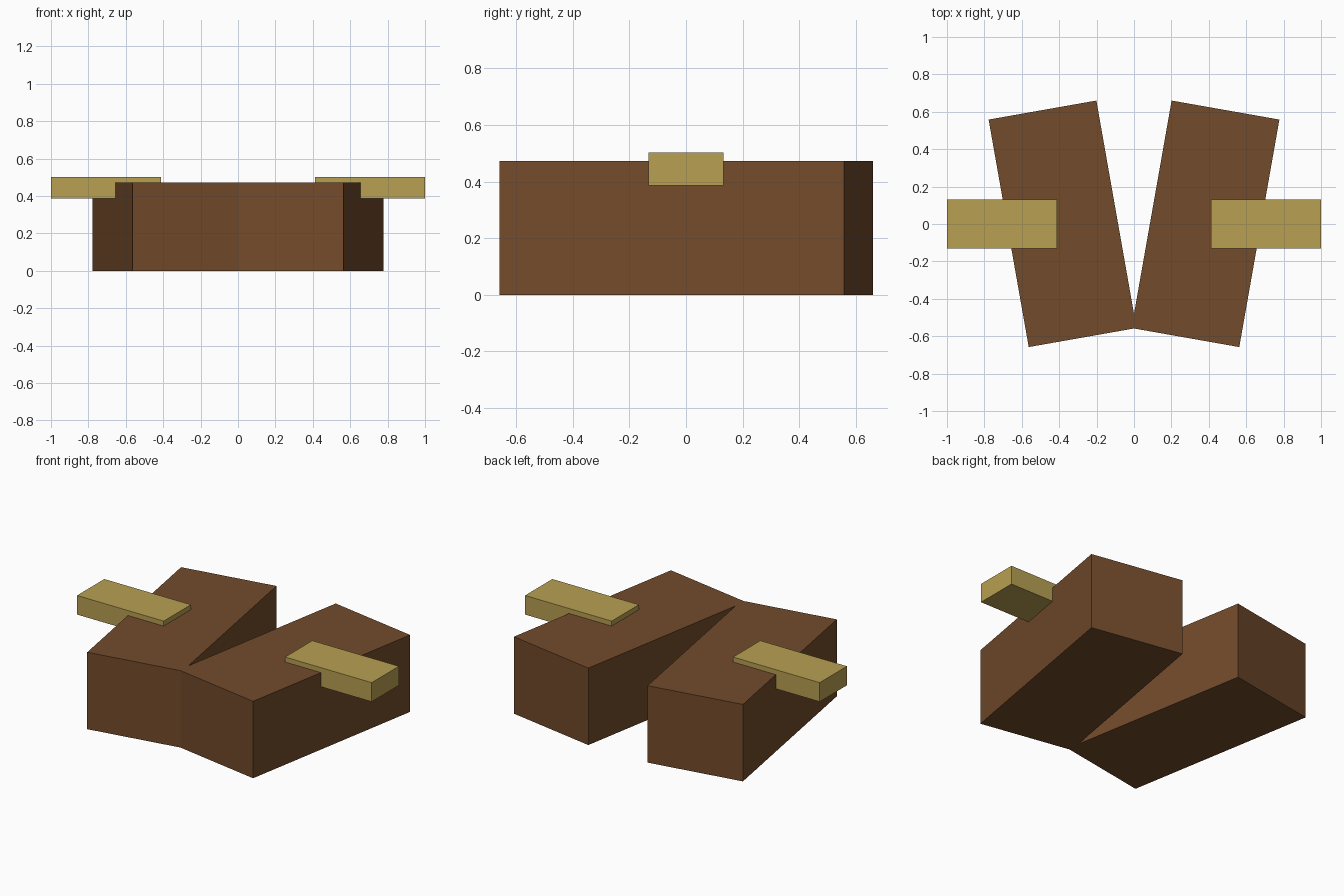
import bpy
from math import radians

if "Cube" in bpy.data.objects:
    bpy.data.objects.remove(bpy.data.objects["Cube"])


def material(name, color):
    mat = bpy.data.materials.new(name)
    mat.diffuse_color = color
    mat.use_nodes = True
    mat.node_tree.nodes["Principled BSDF"].inputs["Base Color"].default_value = mat.diffuse_color
    return mat


def box(name, center, size, mat, turn=0):
    bpy.ops.mesh.primitive_cube_add(size=1, location=center, rotation=(0, 0, radians(turn)))
    obj = bpy.context.object
    obj.name = name
    obj.scale = size
    obj.data.materials.append(mat)
    return obj


brown = material("brown leather", (0.17, 0.07, 0.024, 1))
gold = material("pale gold", (0.48, 0.35, 0.085, 1))

for side, s in (("left", -1), ("right", 1)):
    # Splayed block, meeting its twin at the front
    box(f"{side}_block", (s * 0.382, 0.001, 0.236), (0.585, 1.235, 0.472), brown, -10 * s)
    # Tab set into the top of the block, overhanging the outer side
    box(f"{side}_tab", (s * 0.706, 0, 0.444), (0.588, 0.264, 0.117), gold)
